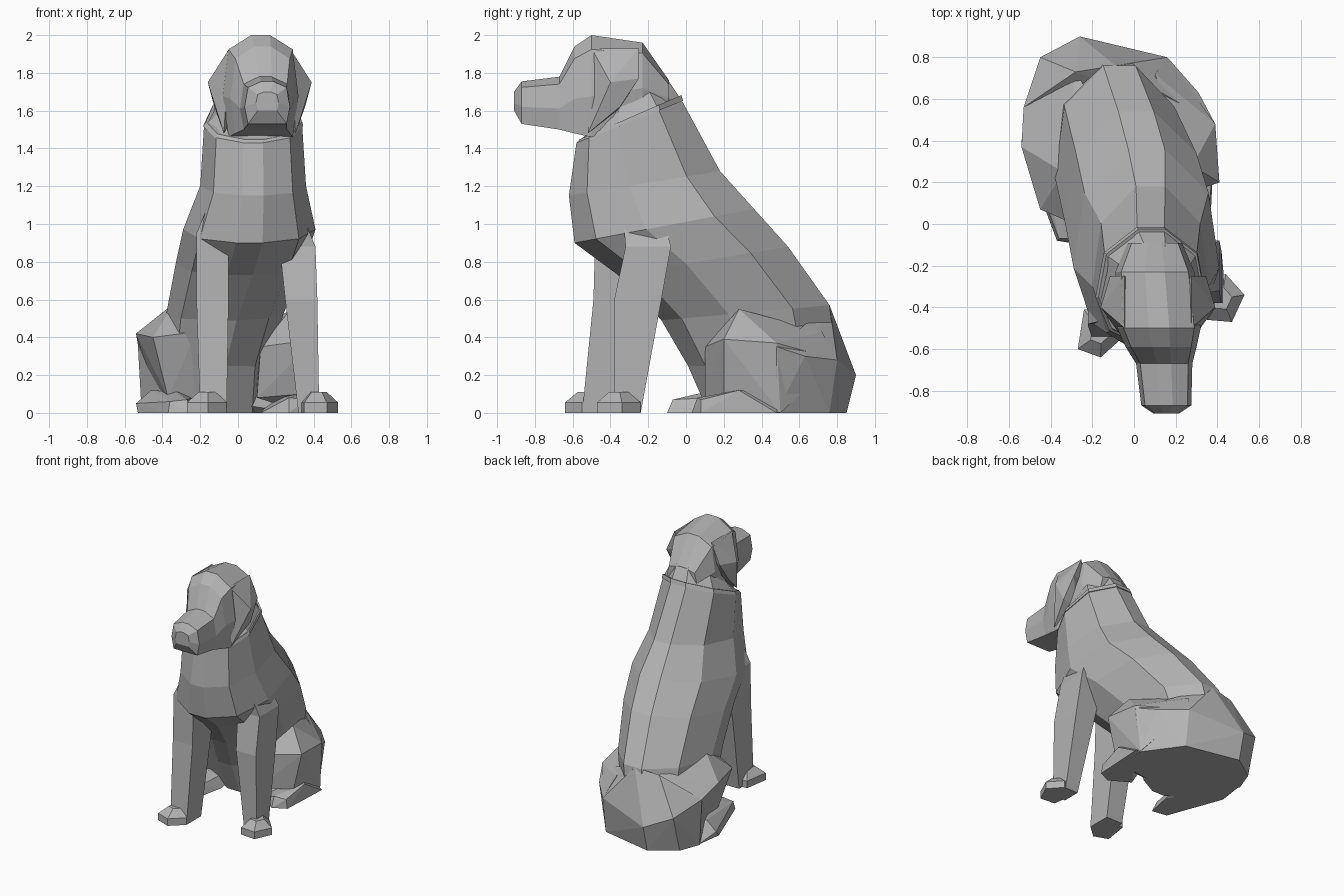
import bpy
import bmesh
from mathutils import Vector

default_cube = bpy.data.objects.get("Cube")
if default_cube:
    bpy.data.objects.remove(default_cube, do_unlink=True)

# Single plain grey for the whole figure
grey = bpy.data.materials.new("plain grey")
grey.use_nodes = True
grey_value = (.45, .45, .45, 1)
grey.diffuse_color = grey_value
grey.node_tree.nodes["Principled BSDF"].inputs["Base Color"].default_value = grey_value


def finish(name, bm):
    """Turn a bmesh into a flat shaded object."""
    bmesh.ops.recalc_face_normals(bm, faces=bm.faces[:])
    mesh = bpy.data.meshes.new(name)
    bm.to_mesh(mesh)
    bm.free()
    mesh.materials.append(grey)
    part = bpy.data.objects.new(name, mesh)
    bpy.context.scene.collection.objects.link(part)


def hull(name, points):
    """Faceted solid wrapped around a few corner points."""
    bm = bmesh.new()
    for point in points:
        bm.verts.new(point)
    bmesh.ops.convex_hull(bm, input=bm.verts[:])
    loose = [v for v in bm.verts if not v.link_faces]
    bmesh.ops.delete(bm, geom=loose, context="VERTS")
    finish(name, bm)


def loft(name, rings):
    """Skin a row of closed rings and cap both ends."""
    bm = bmesh.new()
    rows = [[bm.verts.new(point) for point in ring] for ring in rings]
    count = len(rows[0])
    for low, high in zip(rows, rows[1:]):
        for i in range(count):
            j = (i + 1) % count
            bm.faces.new((low[i], low[j], high[j], high[i]))
    bm.faces.new(rows[0])
    bm.faces.new(rows[-1])
    finish(name, bm)


def mirrored(profile):
    """Close a half profile of (width, position) pairs."""
    return profile + [(-width, along) for width, along in reversed(profile)]


BODY_PROFILE = mirrored([(.25, 0), (.85, .22), (1, .6), (.75, .88), (.2, 1)])
HEAD_PROFILE = mirrored([(.85, 0), (1, .4), (.85, .86), (.25, 1)])


def body_ring(back, front, centre, half_width, grow=1):
    """Slanted ring from a back point to a front point, both (y, z)."""
    back, front = Vector(back), Vector(front)
    middle = (back + front) / 2
    ring = []
    for width, along in BODY_PROFILE:
        spot = middle + (back.lerp(front, along) - middle) * grow
        ring.append((centre + width * half_width * grow, spot.x, spot.y))
    return ring


def head_ring(y, bottom, top, centre, half_width):
    return [(centre + width * half_width, y, bottom + along * (top - bottom))
            for width, along in HEAD_PROFILE]


def leg_ring(z, left, right, front, back):
    return [(left, front, z), (right, front, z), (right, back, z), (left, back, z)]


# Torso, from the nape down to the belly
torso_sections = [
    ((-.24, 1.93), (-.46, 1.52), .11, .15),
    ((-.1, 1.77), (-.53, 1.47), .1, .2),
    ((-.02, 1.65), (-.58, 1.43), .08, .26),
    ((.18, 1.28), (-.62, 1.15), .08, .28),
    ((.36, 1.08), (-.59, .9), .06, .35),
    ((.54, .88), (-.36, .73), .01, .34),
    ((.76, .57), (-.13, .49), -.07, .31),
    ((.8, .22), (.01, .25), -.12, .28),
    ((.76, 0), (.12, 0), -.12, .26),
]
loft("torso", [body_ring(*section) for section in torso_sections])

# Broad seat resting on the ground
hull("rump", [
    (-.26, .9, .2), (.16, .8, .28), (-.45, .8, .28), (-.09, .76, .57),
    (-.28, .73, .55), (.16, .76, 0), (-.26, .85, 0), (-.45, .72, 0),
    (.39, .48, .35), (.31, .63, .3), (.36, .48, 0), (-.53, .56, .36),
    (-.51, .56, 0), (-.35, .2, 0), (.3, .25, 0), (-.02, .15, .05),
])

# Collar band around the neck
loft("collar", [
    body_ring((-.03, 1.68), (-.56, 1.45), .085, .25, 1.02),
    body_ring((-.02, 1.65), (-.57, 1.43), .08, .26, 1.02),
])

# Head and muzzle, from the nose back
head_sections = [
    (-.91, 1.6, 1.7, .155, .06),
    (-.87, 1.53, 1.755, .155, .12),
    (-.67, 1.5, 1.78, .145, .135),
    (-.59, 1.48, 1.94, .13, .17),
    (-.5, 1.46, 2, .12, .2),
    (-.23, 1.56, 1.96, .1, .19),
    (-.09, 1.6, 1.76, .1, .13),
]
loft("head", [head_ring(*section) for section in head_sections])

# Ears hanging at both sides of the skull
ear_corners = [
    (.16, -.5, 1.93), (.16, -.25, 1.93), (.275, -.4, 1.75), (.23, -.25, 1.77),
    (.19, -.52, 1.48), (.24, -.35, 1.62), (.12, -.36, 1.6), (.12, -.28, 1.8),
]
for side, label in ((1, "left"), (-1, "right")):
    hull(label + "_ear", [(.115 + side * x, y, z) for x, y, z in ear_corners])

# Front legs, from the shoulder down
loft("left_front_leg", [
    leg_ring(1.12, .2, .31, -.34, -.14),
    leg_ring(.88, .22, .41, -.32, -.08),
    leg_ring(.6, .25, .42, -.38, -.13),
    leg_ring(0, .32, .43, -.38, -.24),
])
loft("right_front_leg", [
    leg_ring(1.14, -.14, -.02, -.46, -.2),
    leg_ring(.95, -.22, -.05, -.48, -.16),
    leg_ring(.6, -.22, -.05, -.49, -.26),
    leg_ring(0, -.2, -.06, -.55, -.37),
])


def paw(name, outline, height=.11):
    """Flat paw with low upright sides and a sloping top."""
    middle = sum((Vector(p) for p in outline), Vector((0, 0))) / len(outline)
    inner = [middle.lerp(Vector(p), .45) for p in outline]
    loft(name, [
        [(x, y, 0) for x, y in outline],
        [(x, y, height / 2) for x, y in outline],
        [(x, y, height) for x, y in inner],
    ])


paw("left_front_paw", [(.44, -.24), (.53, -.34), (.47, -.47), (.35, -.46), (.32, -.28)])
paw("right_front_paw", [(-.06, -.4), (-.06, -.55), (-.16, -.64), (-.27, -.6), (-.24, -.41)])

# Folded hind legs
hull("right_thigh", [
    (-.54, .37, .42), (-.53, .56, .36), (-.45, .07, .4), (-.34, .25, .58),
    (-.45, .8, .28), (-.4, .6, 0), (-.28, .73, .5),
    (-.37, .14, .08), (-.22, -.03, .43), (-.2, .14, 0), (-.2, .6, .55),
])
hull("left_thigh", [
    (.41, .2, .39), (.28, .28, .55), (.39, .48, .37), (.36, .5, 0),
    (.16, .8, .28), (.34, .2, .1), (.12, .1, .35),
    (.1, .1, .08), (.1, .72, .43),
])

# Hind feet resting on the ground
hull("right_hind_foot", [
    (-.37, -.08, 0), (-.25, -.1, 0), (-.36, -.07, .06), (-.27, -.07, .07),
    (-.21, .1, 0), (-.32, .1, .11), (-.53, .35, 0), (-.54, .4, .05),
    (-.46, .4, .12), (-.5, .56, 0), (-.2, .5, .1),
])
hull("left_hind_foot", [
    (.37, .08, 0), (.27, .03, 0), (.36, .08, .07), (.27, .06, .08),
    (.12, .12, 0), (.38, .28, .12), (.39, .48, 0), (.2, .5, .1),
])
